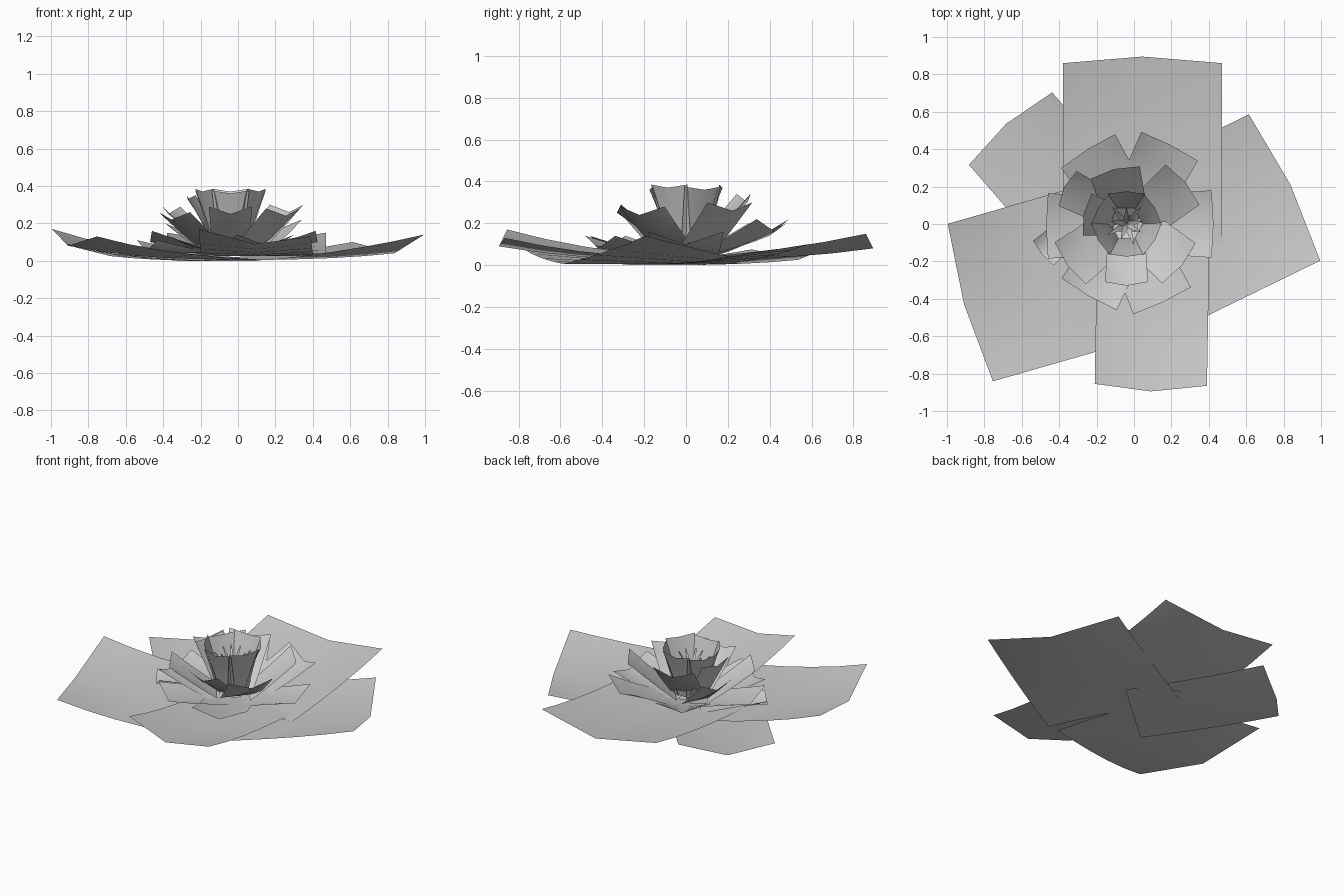
import bpy
import bmesh
from math import cos, sin, radians
from mathutils import Vector

old = bpy.data.objects.get("Cube")
if old:
    bpy.data.objects.remove(old, do_unlink=True)

grey = bpy.data.materials.new("pale grey")
grey.use_nodes = True
colour = (0.6, 0.6, 0.6, 1)
grey.diffuse_color = colour
grey.node_tree.nodes["Principled BSDF"].inputs["Base Color"].default_value = colour


def petal(name, tip, angle, width, length, base_z, tip_z, cup, tilt=0.0,
          bulge=0.03, power=1.0, taper=1.0, rows=5):
    """Bent card, folded along its midrib; tip is the middle of its outer corners."""
    along = Vector((cos(radians(angle)), sin(radians(angle)), 0))
    across = Vector((-along.y, along.x, 0))
    end = Vector((tip[0], tip[1], 0))
    bm = bmesh.new()
    grid = []
    for i in range(rows + 1):
        t = i / rows
        half = width / 2 * (taper + (1 - taper) * t)
        row = []
        for side in (-1, 0, 1):
            p = end - along * length * (1 - t) + across * half * side
            p += along * bulge * t * (1 - abs(side))
            p.z = base_z + (tip_z - base_z) * t ** power
            p.z += (cup * abs(side) + tilt * side) * t
            row.append(bm.verts.new(p))
        grid.append(row)
    for low, high in zip(grid, grid[1:]):
        for k in range(2):
            bm.faces.new((low[k], high[k], high[k + 1], low[k + 1]))
    for face in bm.faces:
        face.smooth = True
    # keep the upper side as the face front
    bmesh.ops.recalc_face_normals(bm, faces=bm.faces)
    bm.normal_update()
    if sum(f.normal.z for f in bm.faces) < 0:
        bmesh.ops.reverse_faces(bm, faces=bm.faces)
    mesh = bpy.data.meshes.new(name)
    bm.to_mesh(mesh)
    bm.free()
    mesh.materials.append(grey)
    obj = bpy.data.objects.new(name, mesh)
    bpy.context.collection.objects.link(obj)


# Outer petals: name, tip x, tip y, direction, width, length, base z, tip z, cup, tilt
outer = [
    ("back", 0.045, 0.86, 90, 0.85, 0.96, 0.025, 0.08, 0.07, 0),
    ("right", 0.805, 0.195, 26, 0.87, 0.9, 0.005, 0.04, 0.08, -0.02),
    ("front", 0.09, -0.86, 269, 0.6, 0.9, 0.025, 0.09, 0.06, -0.02),
    ("left", -0.875, -0.42, 196, 0.876, 0.9, 0.007, 0.08, 0.07, -0.02),
    ("back_left", -0.66, 0.51, 131, 0.59, 0.85, 0, 0.025, 0.06, -0.01),
]
# Inner rings: name, tip x, tip y, direction, width, tip height
lower = [
    ("left", -0.46, -0.01, 180, 0.35, 0.1),
    ("right", 0.415, 0, 0, 0.36, 0.1),
    ("front_left", -0.24, -0.375, 240, 0.34, 0.08),
    ("front_right", 0.15, -0.41, 295, 0.34, 0.08),
    ("back_left", -0.245, 0.39, 122, 0.34, 0.14),
    ("back_right", 0.19, 0.415, 63, 0.34, 0.16),
    ("small_left", -0.485, -0.155, 220, 0.17, 0.05),
]
middle = [
    ("back_right", 0.26, 0.21, 40, 0.28, 0.26),
    ("back", -0.1, 0.275, 104, 0.27, 0.3),
    ("left", -0.355, 0.19, 153, 0.21, 0.25),
    ("front_left", -0.34, -0.21, 217, 0.28, 0.22),
    ("front", -0.04, -0.31, 270, 0.23, 0.25),
    ("front_right", 0.24, -0.21, 320, 0.28, 0.24),
]

for name, x, y, angle, width, length, base, z, cup, tilt in outer:
    petal("outer_petal_" + name, (x, y), angle, width, length, base, z, cup, tilt,
          bulge=0.035, power=2.6)
for name, x, y, angle, width, z in lower:
    petal("lower_petal_" + name, (x, y), angle, width, 0.4, 0.04, z, 0.06,
          bulge=0.01, power=1.4, taper=0.85)
for name, x, y, angle, width, z in middle:
    petal("middle_petal_" + name, (x, y), angle, width, 0.27, 0.06, z, 0.04,
          bulge=0.02, power=1.1, taper=0.85)

# Upright cup of inner petals around the heart
heart = Vector((-0.04, 0))
for i in range(6):
    angle = 30 + i * 60
    ray = Vector((cos(radians(angle)), sin(radians(angle))))
    petal(f"cup_petal_{i + 1}", heart + ray * 0.16, angle, 0.2, 0.085, 0.07,
          0.36 + 0.01 * (i % 2), 0.015, bulge=0.015, power=0.8, taper=0.7)
petal("cup_petal_outer", (-0.25, 0.05), 168, 0.23, 0.15, 0.07, 0.33, 0.02,
      bulge=0.02, taper=0.7)

# Narrow pointed stamens that rise and flare, alternating in reach
for i in range(9):
    angle = 10 + i * 40
    ray = Vector((cos(radians(angle)), sin(radians(angle))))
    reach = 0.08 + 0.03 * (i % 2)
    petal(f"stamen_{i + 1}", heart + ray * reach, angle, 0.006, reach, 0.1,
          0.36 - reach * 0.4, 0, bulge=0.01, power=0.55, taper=7, rows=4)
